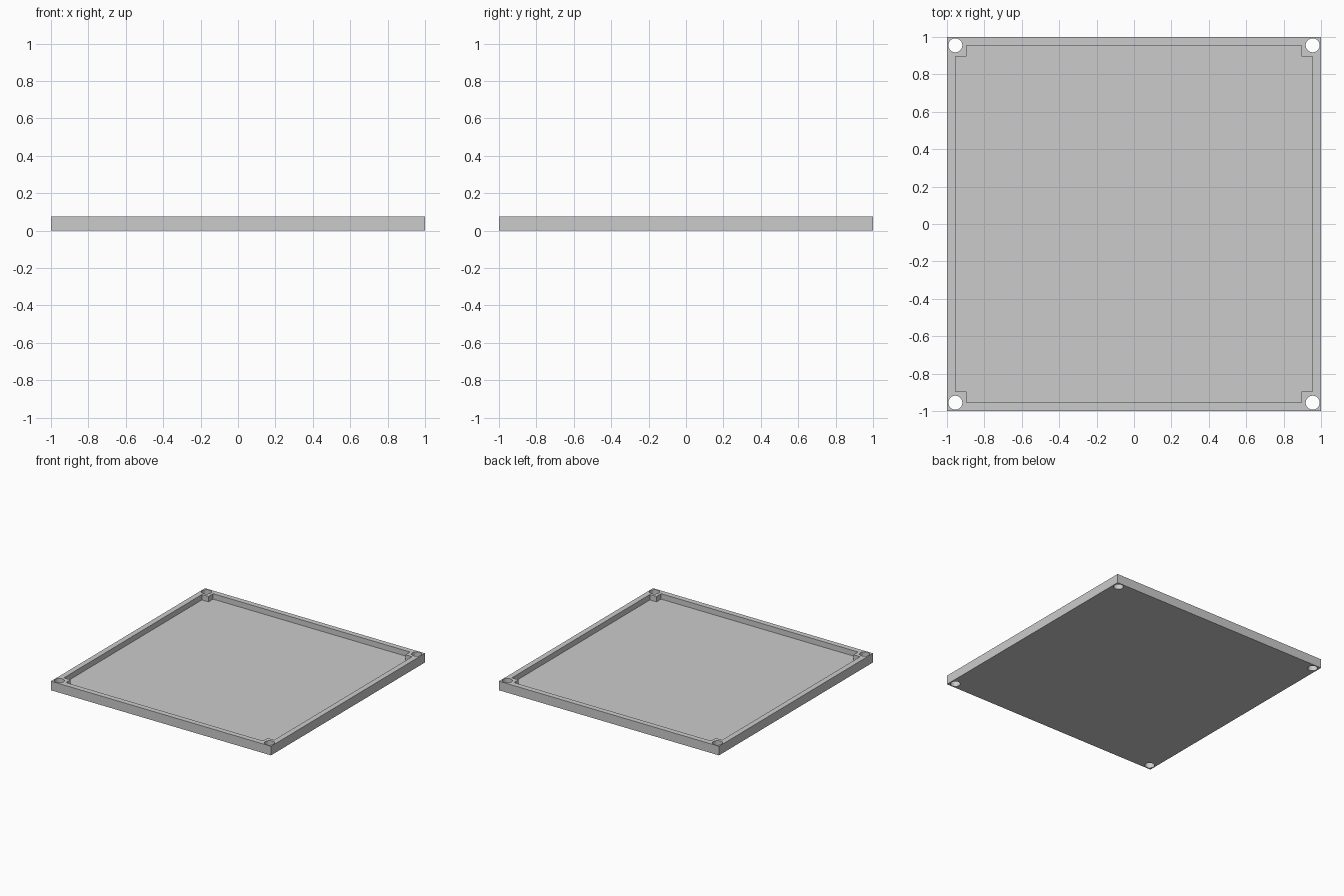
import bpy
import bmesh
import math

cube = bpy.data.objects.get("Cube")
if cube:
    bpy.data.objects.remove(cube, do_unlink=True)

# Main dimensions
HALF = 1.0
HEIGHT = 0.0746
FLOOR = 0.03
WALL = 0.0448
POST = 0.1045
HOLE_RADIUS = 0.0373

grey = bpy.data.materials.new("light grey")
grey.use_nodes = True
colour = (0.6, 0.6, 0.6, 1)
grey.diffuse_color = colour
grey.node_tree.nodes["Principled BSDF"].inputs["Base Color"].default_value = colour


def prism(name, outline, bottom, top):
    """Extrude a closed outline upwards into a solid."""
    bm = bmesh.new()
    face = bm.faces.new([bm.verts.new((x, y, bottom)) for x, y in outline])
    result = bmesh.ops.extrude_face_region(bm, geom=[face])
    verts = [g for g in result["geom"] if isinstance(g, bmesh.types.BMVert)]
    bmesh.ops.translate(bm, verts=verts, vec=(0, 0, top - bottom))
    bmesh.ops.recalc_face_normals(bm, faces=bm.faces)
    mesh = bpy.data.meshes.new(name)
    bm.to_mesh(mesh)
    bm.free()
    mesh.materials.append(grey)
    obj = bpy.data.objects.new(name, mesh)
    bpy.context.collection.objects.link(obj)
    return obj


def quarter_turns(points):
    """Repeat a corner outline around all four corners."""
    pts = []
    for _ in range(4):
        pts += points
        points = [(-y, x) for x, y in points]
    return pts


# Square tray body
tray = prism("tray", quarter_turns([(HALF, HALF)]), 0, HEIGHT)

# Recess with notched corners, which leaves a square post in each corner
inner, notch = HALF - WALL, HALF - POST
recess = prism("recess_cutter",
               quarter_turns([(inner, notch), (notch, notch), (notch, inner)]),
               FLOOR, HEIGHT + 0.1)
cutters = [recess]

# Screw holes through the corner posts
for sx in (-1, 1):
    for sy in (-1, 1):
        circle = [(sx * inner + HOLE_RADIUS * math.cos(math.tau * i / 32),
                   sy * inner + HOLE_RADIUS * math.sin(math.tau * i / 32))
                  for i in range(32)]
        cutters.append(prism("hole_cutter", circle, -0.1, HEIGHT + 0.1))

for cutter in cutters:
    cutter.hide_render = True
    mod = tray.modifiers.new("cut", 'BOOLEAN')
    mod.operation = 'DIFFERENCE'
    mod.solver = 'EXACT'
    mod.object = cutter

# Apply the cuts and discard the cutters
bpy.context.view_layer.update()
depsgraph = bpy.context.evaluated_depsgraph_get()
cut_mesh = bpy.data.meshes.new_from_object(tray.evaluated_get(depsgraph))
tray.modifiers.clear()
tray.data = cut_mesh
for cutter in cutters:
    bpy.data.objects.remove(cutter, do_unlink=True)

# Smooth hole walls, crisp edges elsewhere
bpy.ops.object.select_all(action='DESELECT')
tray.select_set(True)
bpy.context.view_layer.objects.active = tray
bpy.ops.object.shade_smooth_by_angle(angle=math.radians(30))
